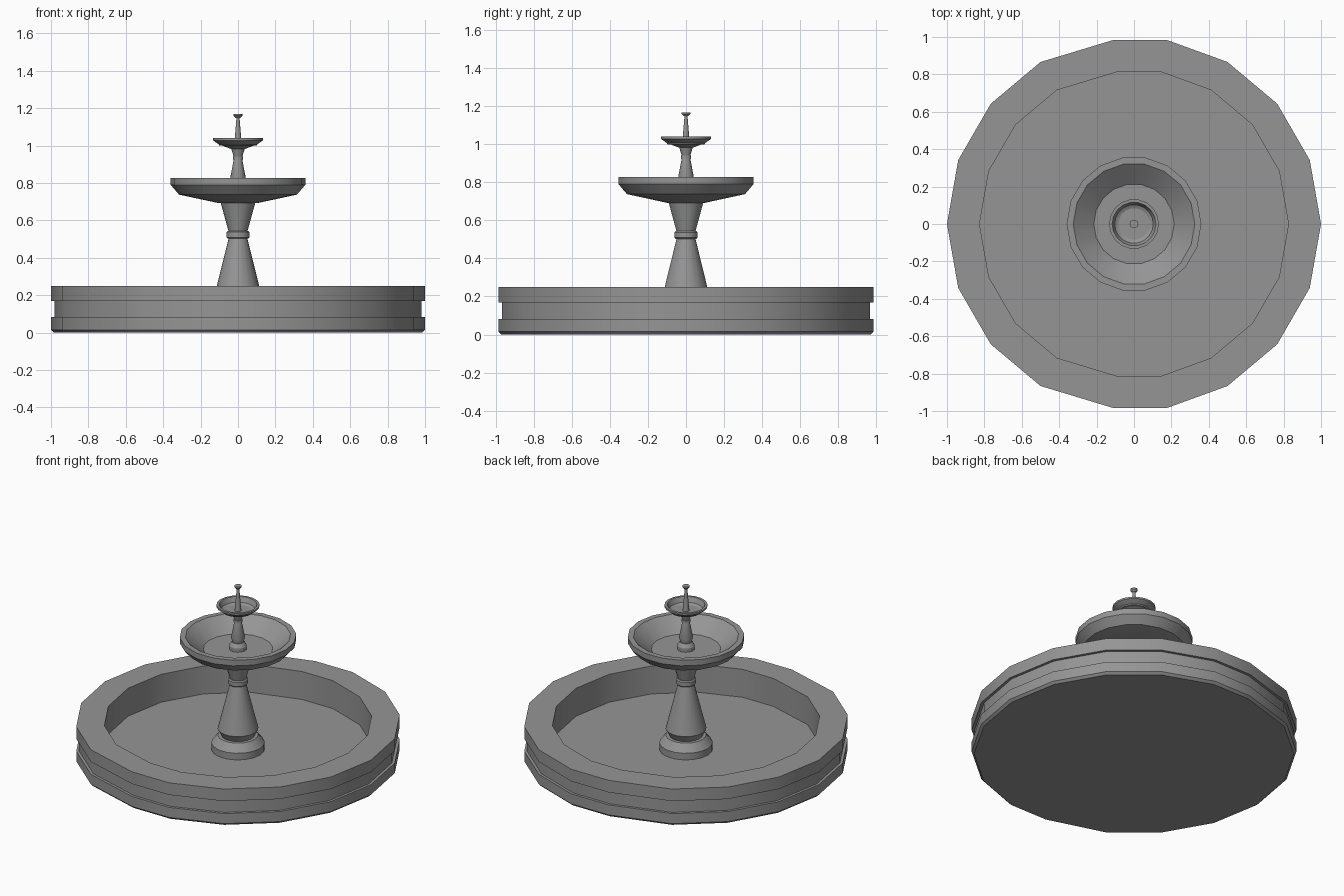
import bpy, bmesh, math

cube = bpy.data.objects.get("Cube")
if cube:
    bpy.data.objects.remove(cube, do_unlink=True)

SIDES = 18

stone = bpy.data.materials.new("grey_stone")
stone.use_nodes = True
GREY = (0.3, 0.3, 0.3, 1)
stone.diffuse_color = GREY
stone.node_tree.nodes["Principled BSDF"].inputs["Base Color"].default_value = GREY


def lathe(name, profile):
    """Turn a (radius, height) profile, listed bottom to top outside, around z."""
    bm = bmesh.new()
    rings = []
    for r, z in profile:
        if r == 0:
            rings.append([bm.verts.new((0, 0, z))] * SIDES)
        else:
            angles = [2 * math.pi * i / SIDES for i in range(SIDES)]
            rings.append([bm.verts.new((r * math.cos(a), r * math.sin(a), z)) for a in angles])
    for low, high in zip(rings, rings[1:]):
        for i in range(SIDES):
            j = (i + 1) % SIDES
            corners = list(dict.fromkeys((low[i], low[j], high[j], high[i])))
            bm.faces.new(corners)
    bmesh.ops.recalc_face_normals(bm, faces=bm.faces)
    mesh = bpy.data.meshes.new(name)
    bm.to_mesh(mesh)
    bm.free()
    mesh.materials.append(stone)
    obj = bpy.data.objects.new(name, mesh)
    bpy.context.collection.objects.link(obj)
    bpy.ops.object.select_all(action='DESELECT')
    obj.select_set(True)
    bpy.context.view_layer.objects.active = obj
    bpy.ops.object.shade_smooth_by_angle(angle=math.radians(30))
    return obj


# Ground basin with a recessed band around its wall
basin = lathe("basin", [
    (0, 0), (0.985, 0), (1, 0.015), (1, 0.083), (0.982, 0.083), (0.982, 0.168),
    (1, 0.168), (1, 0.25), (0.826, 0.25), (0.826, 0.06), (0, 0.06)])

# The wall corners just left of centre, front and back, sit closer to the middle
for v in basin.data.vertices:
    if -0.2 < v.co.x < -0.1:
        v.co.x *= 0.62

# Main pedestal
lathe("plinth", [(0, 0.055), (0.165, 0.055), (0.165, 0.105), (0.125, 0.155), (0, 0.155)])
lathe("lower_column", [(0, 0.15), (0.1, 0.15), (0.126, 0.2), (0.05, 0.505), (0, 0.505)])
lathe("collar", [(0, 0.503), (0.055, 0.503), (0.062, 0.51), (0.062, 0.537),
                 (0.055, 0.544), (0, 0.544)])
lathe("upper_column", [(0, 0.54), (0.05, 0.54), (0.094, 0.7), (0, 0.7)])

# Large bowl
lathe("large_bowl", [
    (0, 0.692), (0.1, 0.692), (0.315, 0.738), (0.36, 0.79), (0.36, 0.828),
    (0.325, 0.828), (0.215, 0.74), (0, 0.74)])

# Small pedestal
lathe("small_plinth", [(0, 0.735), (0.054, 0.735), (0.054, 0.765), (0.038, 0.79), (0, 0.79)])
lathe("small_lower_column", [(0, 0.785), (0.034, 0.785), (0.043, 0.82), (0.023, 0.925), (0, 0.925)])
lathe("small_collar", [(0, 0.925), (0.028, 0.925), (0.028, 0.942), (0, 0.942)])
lathe("small_upper_column", [(0, 0.94), (0.023, 0.94), (0.038, 0.99), (0, 0.99)])

# Small bowl
lathe("small_bowl", [
    (0, 0.983), (0.04, 0.983), (0.105, 1.008), (0.133, 1.028), (0.133, 1.04),
    (0.117, 1.04), (0.1, 1.0), (0, 1.0)])

# Spout and its cap
lathe("spout", [(0, 0.995), (0.021, 0.995), (0.008, 1.15), (0, 1.15)])
lathe("spout_cap", [(0, 1.148), (0.012, 1.148), (0.023, 1.16), (0.023, 1.168), (0, 1.168)])
